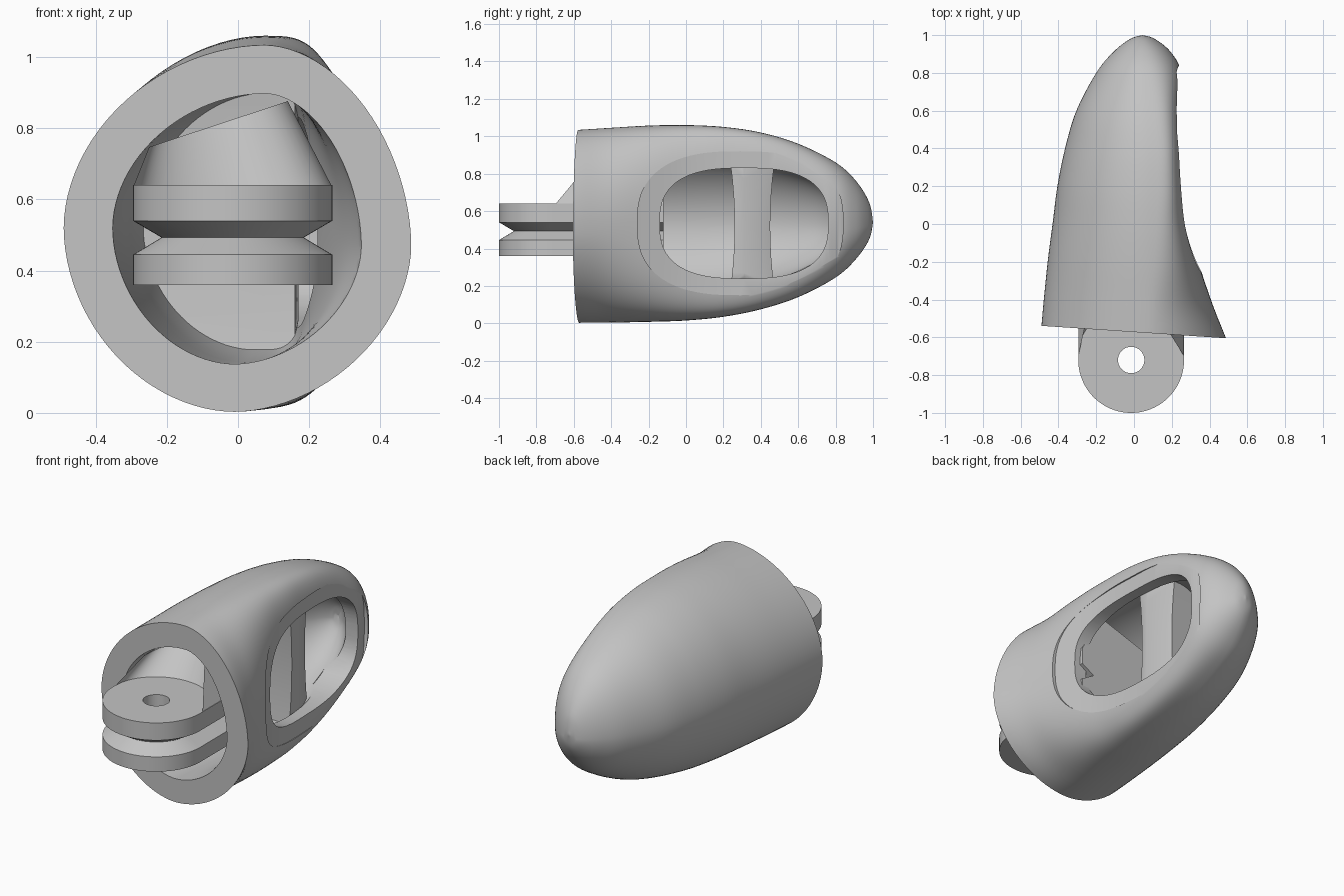
import bpy, bmesh, math
from mathutils import Vector

old = bpy.data.objects.get("Cube")
if old:
    bpy.data.objects.remove(old)

grey = bpy.data.materials.new("mid grey")
grey.use_nodes = True
colour = (0.55, 0.55, 0.55, 1)
grey.diffuse_color = colour
grey.node_tree.nodes["Principled BSDF"].inputs["Base Color"].default_value = colour


def loft(name, rings):
    """Skin a list of closed rings and cap both ends."""
    bm = bmesh.new()
    rows = [[bm.verts.new(p) for p in ring] for ring in rings]
    n = len(rows[0])
    for a, b in zip(rows, rows[1:]):
        for i in range(n):
            j = (i + 1) % n
            bm.faces.new((a[i], a[j], b[j], b[i]))
    bm.faces.new(rows[0])
    bm.faces.new(rows[-1])
    bmesh.ops.remove_doubles(bm, verts=bm.verts, dist=1e-4)
    bmesh.ops.recalc_face_normals(bm, faces=bm.faces)
    mesh = bpy.data.meshes.new(name)
    bm.to_mesh(mesh)
    bm.free()
    mesh.materials.append(grey)
    obj = bpy.data.objects.new(name, mesh)
    bpy.context.collection.objects.link(obj)
    return obj


def combine(obj, tool, operation="DIFFERENCE"):
    """Apply a boolean and bake the result."""
    mod = obj.modifiers.new("cut", "BOOLEAN")
    mod.operation, mod.object, mod.solver = operation, tool, "EXACT"
    graph = bpy.context.evaluated_depsgraph_get()
    mesh = bpy.data.meshes.new_from_object(obj.evaluated_get(graph))
    obj.modifiers.clear()
    obj.data = mesh


def smooth(obj, angle=35):
    bpy.ops.object.select_all(action="DESELECT")
    obj.select_set(True)
    bpy.context.view_layer.objects.active = obj
    bpy.ops.object.shade_smooth_by_angle(angle=math.radians(angle))


# Housing stations: y, left x, right x, bottom z, top z, squareness of right side
stations = [
    (-0.572, -0.49, 0.487, 0.003, 1.034, 1.85),
    (-0.40, -0.475, 0.415, 0.004, 1.045, 2.0),
    (-0.20, -0.455, 0.345, 0.008, 1.057, 2.6),
    (0.0, -0.43, 0.29, 0.015, 1.06, 3.4),
    (0.2, -0.405, 0.264, 0.035, 1.05, 4.2),
    (0.4, -0.365, 0.255, 0.075, 1.02, 4.2),
    (0.6, -0.305, 0.25, 0.14, 0.96, 3.6),
    (0.8, -0.20, 0.25, 0.245, 0.86, 2.6),
    (0.91, -0.11, 0.195, 0.345, 0.76, 2.2),
    (0.98, -0.02, 0.11, 0.45, 0.645, 2.0),
    (1.0, 0.045, 0.045, 0.54, 0.54, 2.0),
]


def spline(rows, steps=6):
    pts = [Vector(r) for r in rows]
    pts = [2 * pts[0] - pts[1]] + pts + [pts[-1]]
    out = []
    for a, b, c, d in zip(pts, pts[1:], pts[2:], pts[3:]):
        for k in range(steps):
            t = k / steps
            out.append(b + 0.5 * t * (c - a + t * (2 * a - 5 * b + 4 * c - d
                                                 + t * (3 * (b - c) + d - a))))
    return out + [pts[-2]]


def section(row, count=96):
    """Egg-shaped ring, its crown leaning right and its keel left near the front."""
    y, left, right, low, high, power = row
    front = min(max((0.3 - y) / 0.87, 0), 1)
    crown = min(max((1 - y) / 0.6, 0), 1)
    slant = max(0, 0.3 - y) * 0.077
    ring = []
    for i in range(count):
        a = 2 * math.pi * i / count
        c, s = math.cos(a), math.sin(a)
        lean = 0.03 * crown if s > 0 else -0.055 * front
        mid_x = min(max(0.045 + lean, left), right)
        mid_z = (0.52 if low < 0.5 else 0.54) - (0.05 * front if c > 0 else 0)
        e = 2 / (power if c > 0 else 1.9)
        x = mid_x + (right - mid_x if c > 0 else left - mid_x) * abs(c) ** e
        z = mid_z + (high - mid_z if s > 0 else low - mid_z) * abs(s) ** e
        ring.append((x, y - slant * x, z))
    return ring


rows = spline(stations)
housing = loft("housing", [section(r) for r in rows])

# Hollow interior, open at the front
inner = []
for y, left, right, low, high, power in rows:
    inner.append((-0.572 + (y + 0.572) * 0.91, 0.02 + (left - 0.02) * 0.73,
                  0.02 + (right - 0.02) * 0.7, 0.52 + (low - 0.52) * 0.74,
                  0.52 + (high - 0.52) * 0.735, power))
inner.insert(0, (-0.75,) + tuple(inner[0][1:]))
cavity = loft("cavity_cutter", [section(r) for r in inner])


def skin_x(y):
    """Right side profile of the housing."""
    for a, b in zip(rows, rows[1:]):
        if a[0] <= y <= b[0]:
            return a[2] + (b[2] - a[2]) * (y - a[0]) / (b[0] - a[0])
    return rows[0][2]


def oval_cutter(name, y0, y1, z0, z1, power, depth):
    """Oval block entering from the right, its inner face set by depth(y)."""
    rings = []
    for i in range(49):
        a = math.pi * i / 48
        y = (y0 + y1) / 2 - (y1 - y0) / 2 * math.copysign(
            abs(math.cos(a)) ** (2 / power), math.cos(a))
        h = (z1 - z0) / 2 * max(math.sin(a), 0.002) ** (2 / power)
        m, x = (z0 + z1) / 2, depth(y)
        rings.append([(x, y, m - h), (0.8, y, m - h), (0.8, y, m + h), (x, y, m + h)])
    return loft(name, rings)


rim = oval_cutter("rim_cutter", -0.26, 0.84, 0.15, 0.92, 2.6,
                  lambda y: skin_x(y) - 0.024)
window = oval_cutter("window_cutter", -0.14, 0.76, 0.24, 0.83, 2.7,
                     lambda y: 0.08)
for tool in (cavity, rim, window):
    combine(housing, tool)
smooth(housing)

# Upright brace across the interior, waisted on its right edge
brace_rings = []
for i in range(13):
    t = i / 6 - 1
    flare = 0.05 * t * t
    z = 0.52 + 0.5 * t
    brace_rings.append([(-0.5, 0.30 - flare, z), (0.16, 0.26 - flare, z),
                        (0.17, 0.31, z), (0.11, 0.45 + flare, z),
                        (-0.5, 0.40 + flare, z)])
brace = loft("inner_brace", brace_rings)
combine(brace, cavity, "INTERSECT")
smooth(brace)

# Hinge knuckle with a V groove and a straight tail into the housing
CX, CY, TAIL = -0.015, -0.72, -0.12


def knuckle_ring(z, r):
    arc = [math.pi * (1 + i / 40) for i in range(41)]
    ring = [(CX + r * math.cos(a), CY + r * math.sin(a), z) for a in arc]
    return ring + [(CX + r, TAIL, z), (CX - r, TAIL, z)]


profile = [(0.36, 0.28), (0.445, 0.28), (0.493, 0.2), (0.54, 0.28), (0.64, 0.28)]
hinge = loft("hinge_knuckle", [knuckle_ring(z, r) for z, r in profile])


def circle(z, r=0.07):
    return [(CX + r * math.cos(i * math.pi / 16), CY + r * math.sin(i * math.pi / 16), z)
            for i in range(32)]


pin = loft("pin_cutter", [circle(0.2), circle(0.8)])
combine(hinge, pin)
smooth(hinge)

# Sloped web rising from the rear of the knuckle to the housing roof
foot, crest = [], []
for i in range(25):
    a = math.pi * (1 - i / 24)
    foot.append((CX + 0.28 * math.cos(a), -0.70 + 0.26 * math.sin(a), 0.635))
    x = -0.055 + 0.195 * math.cos(a)
    crest.append((x, -0.50 + 0.25 * math.sin(a), 0.83 + 0.33 * x))
for ring, top in ((foot, False), (crest, True)):
    for end in (ring[-1], ring[0]):
        ring.append((end[0], TAIL, end[2]))
web = loft("hinge_web", [foot, crest])
smooth(web)

for tool in (cavity, rim, window, pin):
    bpy.data.objects.remove(tool)
